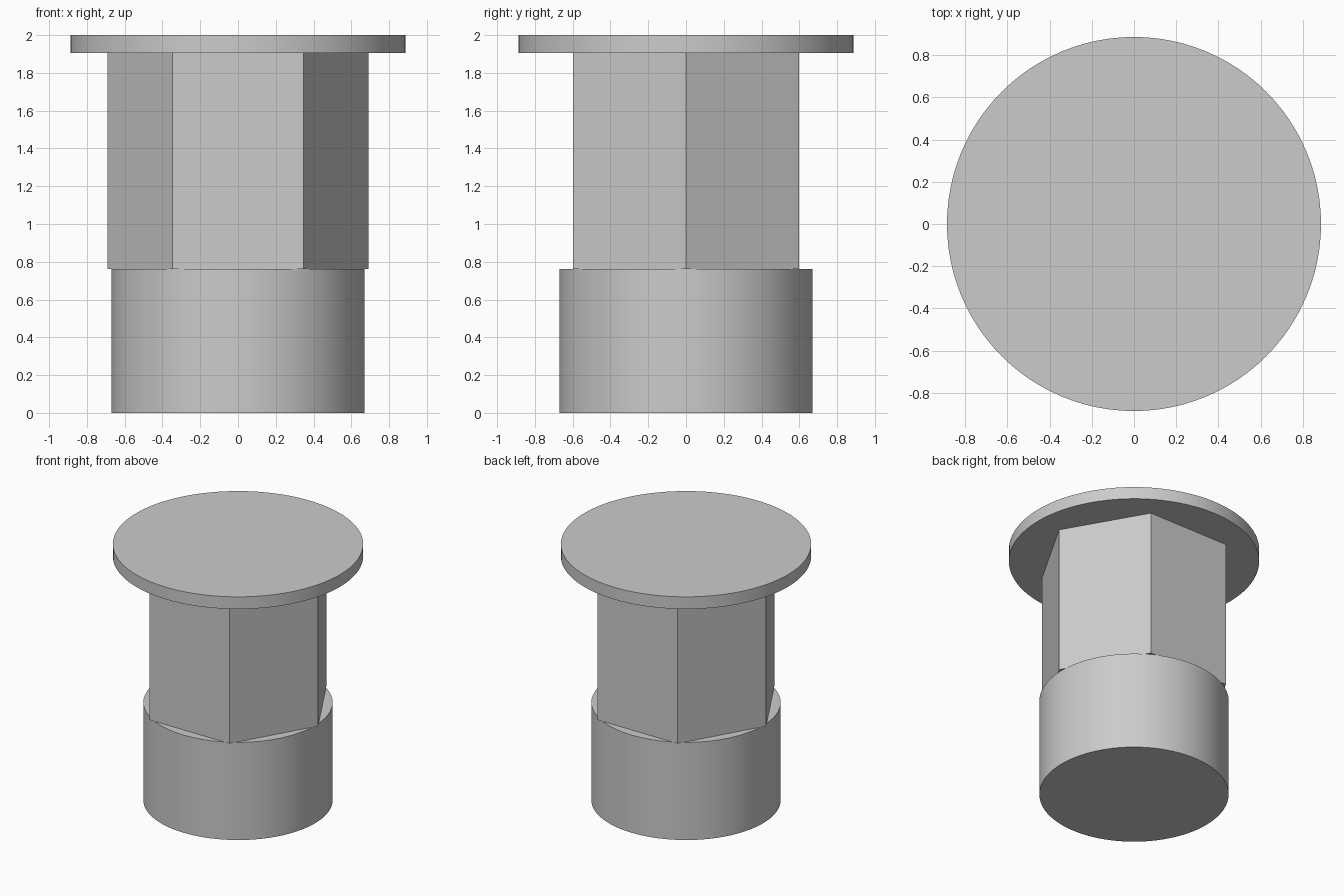
import bpy
import math

if "Cube" in bpy.data.objects:
    bpy.data.objects.remove(bpy.data.objects["Cube"])

# Single plain grey for the whole model
grey = bpy.data.materials.new("plain grey")
grey.diffuse_color = (0.6, 0.6, 0.6, 1.0)
grey.use_nodes = True
grey.node_tree.nodes["Principled BSDF"].inputs["Base Color"].default_value = grey.diffuse_color


def add_prism(name, sides, radius, z0, z1, smooth=True):
    """Upright prism with a corner on the x axis."""
    bpy.ops.mesh.primitive_cylinder_add(
        vertices=sides, radius=radius, depth=z1 - z0,
        location=(0, 0, (z0 + z1) / 2), rotation=(0, 0, math.pi / 2))
    obj = bpy.context.object
    obj.name = name
    obj.data.materials.append(grey)
    bpy.ops.object.transform_apply(location=False, rotation=True, scale=False)
    if smooth:
        bpy.ops.object.shade_smooth_by_angle(angle=math.radians(30))
    return obj


# Round base, hexagonal shank, thin round cap
add_prism("round_base", 96, 0.67, 0.0, 0.763)
add_prism("hexagonal_shank", 6, 0.692, 0.763, 1.905, smooth=False)
add_prism("round_cap", 96, 0.886, 1.905, 2.0)
